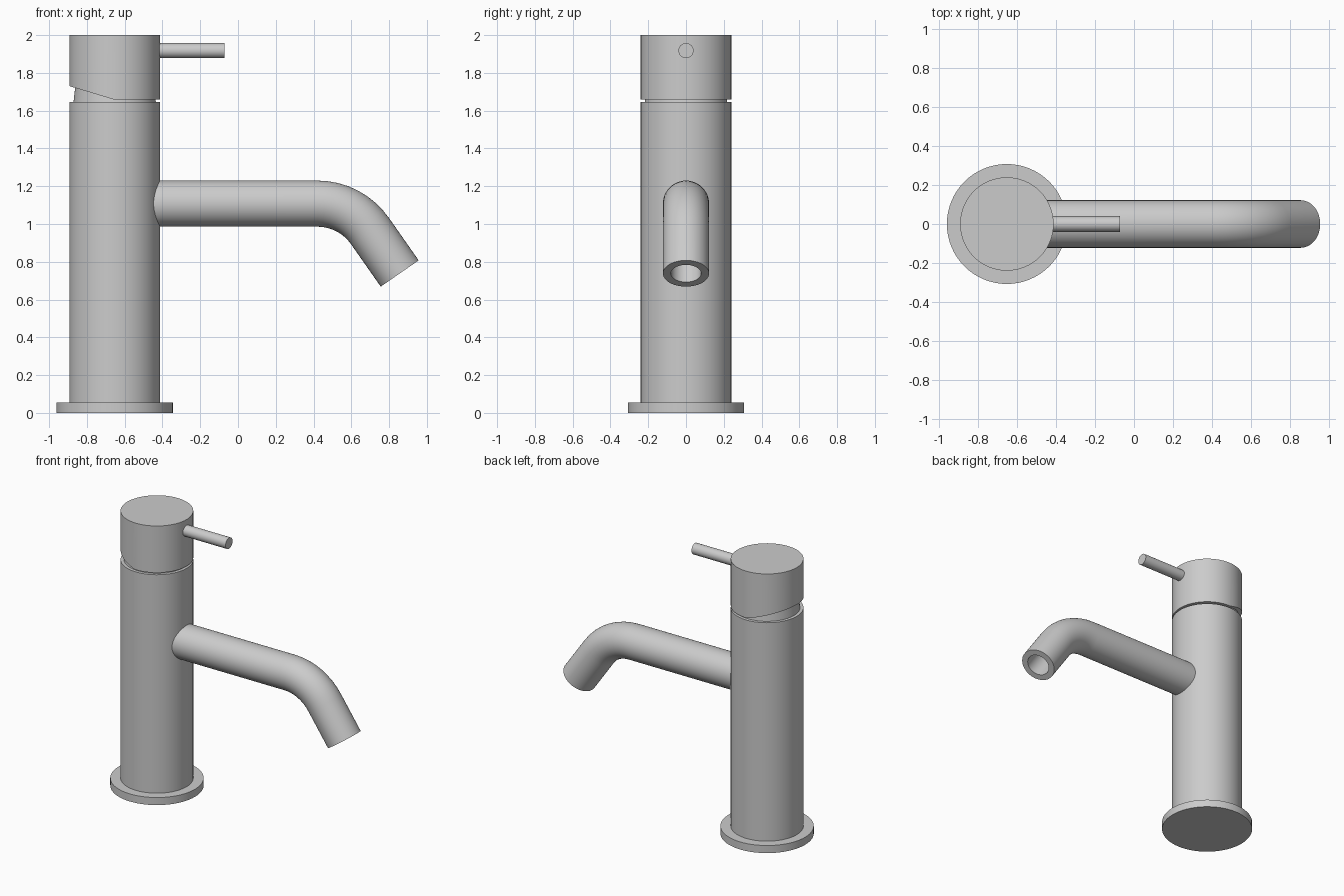
import bpy, bmesh
from math import sin, cos, pi, radians
from mathutils import Vector, Matrix

if "Cube" in bpy.data.objects:
    bpy.data.objects.remove(bpy.data.objects["Cube"])

AXIS_X = -0.653  # centre of the upright body


def finish(bm, name):
    bmesh.ops.recalc_face_normals(bm, faces=bm.faces)
    mesh = bpy.data.meshes.new(name)
    bm.to_mesh(mesh)
    bm.free()
    obj = bpy.data.objects.new(name, mesh)
    bpy.context.collection.objects.link(obj)
    bpy.ops.object.select_all(action='DESELECT')
    obj.select_set(True)
    bpy.context.view_layer.objects.active = obj
    bpy.ops.object.shade_smooth_by_angle(angle=radians(30))
    return obj


def upright(z0, z1, r0, r1=None, segments=64):
    bm = bmesh.new()
    bmesh.ops.create_cone(bm, cap_ends=True, segments=segments, radius1=r0,
                          radius2=r0 if r1 is None else r1, depth=z1 - z0,
                          matrix=Matrix.Translation((AXIS_X, 0, (z0 + z1) / 2)))
    return bm


# Base flange, column and the recessed neck under the cap
finish(upright(0, 0.055, 0.308), "base_flange")
finish(upright(0.055, 1.645, 0.24), "body_column")
finish(upright(1.645, 1.76, 0.218, 0.205), "neck")

# Cap with its underside cut at a slant towards the back
cap = upright(1.66, 2.0, 0.24)
bmesh.ops.bisect_plane(cap, geom=cap.verts[:] + cap.edges[:] + cap.faces[:],
                       plane_co=(-0.66, 0, 1.66), plane_no=(-0.07, 0, -0.233),
                       clear_outer=True)
bmesh.ops.holes_fill(cap, edges=[e for e in cap.edges if e.is_boundary])
finish(cap, "handle_cap")

# Lever pin
lever = bmesh.new()
bmesh.ops.create_cone(lever, cap_ends=True, segments=32, radius1=0.04, radius2=0.04,
                      depth=0.408, matrix=Matrix.Translation((-0.276, 0, 1.918))
                      @ Matrix.Rotation(pi / 2, 4, 'Y'))
finish(lever, "lever_pin")

# Spout: hollow tube swept along straight, bend, straight
BEND, STEPS, SIDES, R = radians(55.3), 8, 48, 0.34
path = [(-0.55, 1.108, 0)]
for i in range(STEPS + 1):
    a = BEND * i / STEPS
    path.append((0.42 + R * sin(a), 1.108 - R + R * cos(a), a))
path.append((0.856, 0.738, BEND))
sections = [(p, 0.122) for p in path] + [(p, 0.08) for p in reversed(path)]

spout = bmesh.new()
rings = []
for (x, z, a), r in sections:
    up = Vector((sin(a), 0, cos(a)))
    rings.append([spout.verts.new(Vector((x, 0, z)) + up * r * cos(t) + Vector((0, r * sin(t), 0)))
                  for t in (2 * pi * k / SIDES for k in range(SIDES))])
for i, ring in enumerate(rings):
    nxt = rings[(i + 1) % len(rings)]
    for k in range(SIDES):
        j = (k + 1) % SIDES
        spout.faces.new((ring[k], ring[j], nxt[j], nxt[k]))
finish(spout, "spout")
